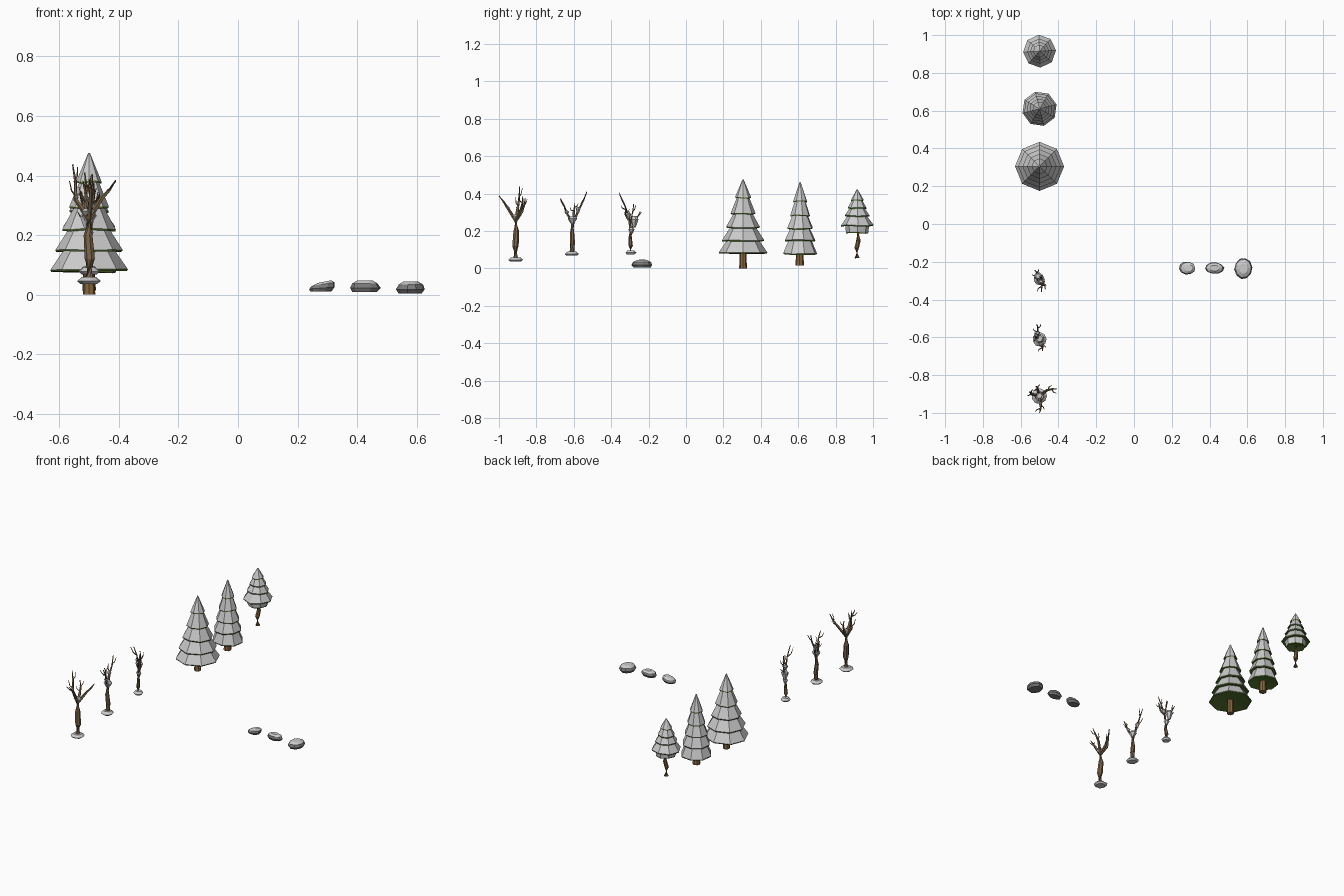
import bpy, bmesh, math, random
from mathutils import Vector

random.seed(4)


def material(name, col):
    m = bpy.data.materials.new(name)
    m.diffuse_color = (*col, 1)
    return m


SNOW = material("snow", (0.8, 0.8, 0.8))
GREEN = material("needles", (0.09, 0.17, 0.03))
WOOD = material("pine_wood", (0.25, 0.14, 0.05))
BARK = material("bare_bark", (0.2, 0.13, 0.07))
STONE = material("stone", (0.2, 0.2, 0.21))


def finish(name, bm, mats):
    bmesh.ops.recalc_face_normals(bm, faces=bm.faces)
    me = bpy.data.meshes.new(name)
    bm.to_mesh(me)
    bm.free()
    for m in mats:
        me.materials.append(m)
    ob = bpy.data.objects.new(name, me)
    bpy.context.collection.objects.link(ob)
    return ob


def loft(bm, rings, slots=None):
    """Join equal-length loops of points with quads and cap both ends."""
    loops = [[bm.verts.new(p) for p in r] for r in rings]
    n = len(loops[0])
    for k, (a, b) in enumerate(zip(loops, loops[1:])):
        for i in range(n):
            f = bm.faces.new((a[i], a[(i + 1) % n], b[(i + 1) % n], b[i]))
            f.material_index = slots[k] if slots else 0
    for loop, s in ((loops[0], 0), (loops[-1], -1)):
        bm.faces.new(loop).material_index = slots[s] if slots else 0


def ring(c, rx, ry, n, phase=0.0, jit=0.0):
    pts = []
    for i in range(n):
        a = phase + math.tau * i / n
        k = 1 + random.uniform(-jit, jit)
        pts.append(Vector((c[0] + rx * k * math.cos(a), c[1] + ry * k * math.sin(a), c[2])))
    return pts


def tube(bm, pts, r0, r1, n=6):
    """Tapered limb along a polyline."""
    pts = [Vector(p) for p in pts]
    rings = []
    for i, p in enumerate(pts):
        t = pts[min(i + 1, len(pts) - 1)] - pts[max(i - 1, 0)]
        q = t.to_track_quat('Z', 'Y')
        r = r0 + (r1 - r0) * i / (len(pts) - 1)
        rings.append([p + q @ v for v in ring((0, 0, 0), r, r, n)])
    loft(bm, rings)


def pine(name, y, tiers, tip, trunk, trunk_r, phase):
    x = -0.5
    bm = bmesh.new()
    tube(bm, trunk, trunk_r, trunk_r * 0.8, 8)
    finish(name + "_trunk", bm, [WOOD])
    bm = bmesh.new()
    for i, (z, r) in enumerate(tiers):
        if i + 1 < len(tiers):
            zt, rt = tiers[i + 1][0] + 0.008, tiers[i + 1][1] * 0.74
        else:
            zt, rt = tip, 0.003
        jz = [random.uniform(-0.003, 0.003) for _ in range(8)]
        rings = []
        for zz, rr, wob in ((z + 0.012, r * 0.3, 0), (z, r * 0.98, 1),
                            (z + 0.006, r, 1), (zt, rt, 0)):
            pts = ring((x, y, zz), rr, rr, 8, phase)
            for p, d in zip(pts, jz):
                p.z += d * wob
            rings.append(pts)
        # green underside and rim, snowy top
        loft(bm, rings, [0, 0, 1])
    finish(name + "_foliage", bm, [GREEN, SNOW])


pine("large_pine", 0.305, [(0.078, 0.13), (0.145, 0.113), (0.215, 0.09), (0.288, 0.066), (0.375, 0.042)],
     0.476, [(-0.5, 0.305, 0), (-0.5, 0.305, 0.1)], 0.021, 0)
pine("slim_pine", 0.61, [(0.075, 0.093), (0.145, 0.084), (0.21, 0.07), (0.28, 0.054), (0.355, 0.038)],
     0.462, [(-0.5, 0.608, 0.015), (-0.5, 0.608, 0.1)], 0.023, 0.25)
pine("small_pine", 0.915, [(0.188, 0.06), (0.225, 0.087), (0.277, 0.066), (0.318, 0.05), (0.36, 0.034)],
     0.422, [(-0.5, 0.915, 0.055), (-0.502, 0.913, 0.11), (-0.497, 0.922, 0.15), (-0.5, 0.916, 0.24)], 0.014, 0.05)


def bare_tree(name, y, z0, base_r, trunk, r, limbs, clumps):
    bm = bmesh.new()
    at = lambda p: (p[0] - 0.5, p[1] + y, p[2])
    tube(bm, [at(p) for p in trunk], r, r * 0.65, 7)
    for start, mid, end in limbs:
        s, m, e = (Vector(at(p)) for p in (start, mid, end))
        tube(bm, [s, m, m.lerp(e, 0.5) + Vector((0.004, 0.003, 0)), e], r * 0.5, 0.0022, 5)
        # two side twigs per limb
        for t, sgn in ((0.1, 1), (0.5, -1)):
            p = m.lerp(e, t)
            d = e - m
            side = Vector((-d.y, d.x, 0)).normalized() * sgn
            tube(bm, [p, p + side * 0.016 + d * 0.15, p + side * 0.022 + d * 0.42], 0.0035, 0.0015, 4)
    finish(name + "_wood", bm, [BARK])
    bm = bmesh.new()
    # snow mound round the foot
    loft(bm, [ring((-0.5, y, z0 - 0.006), base_r * 0.7, base_r * 0.7, 9, 0, 0.1),
              ring((-0.5, y, z0 + 0.004), base_r, base_r, 9, 0, 0.08),
              ring((-0.5, y, z0 + 0.017), base_r * 0.6, base_r * 0.6, 9, 0, 0.08)])
    # snow caught in the forks
    for p, rr, h in clumps:
        c = Vector(at(p))
        loft(bm, [ring(c + Vector((0, 0, h * k)), rr * s, rr * s, 6, 0.3, 0.15)
                  for k, s in ((-1, 0.35), (0.2, 1), (0.7, 0.6))])
    finish(name + "_snow", bm, [SNOW])


bare_tree("tall_bare_tree", -0.91, 0.042, 0.042,
          [(0, 0, 0.04), (0.003, -0.002, 0.12), (-0.003, 0.002, 0.2), (0, 0, 0.275)], 0.02,
          [((0, 0, 0.255), (-0.045, 0.01, 0.32), (-0.055, 0.02, 0.438)),
           ((0, 0, 0.255), (0.04, 0.03, 0.32), (0.09, 0.037, 0.385)),
           ((0, 0, 0.255), (0.005, -0.045, 0.325), (0, -0.09, 0.388)),
           ((0, 0, 0.255), (-0.01, 0.035, 0.305), (-0.02, 0.05, 0.375))],
          [((0, 0, 0.278), 0.024, 0.016), ((-0.043, 0.01, 0.325), 0.009, 0.007), ((0.005, -0.043, 0.325), 0.009, 0.007)])
bare_tree("mid_bare_tree", -0.61, 0.074, 0.037,
          [(0, -0.002, 0.07), (0.003, 0.004, 0.13), (-0.002, 0.0, 0.19), (0, 0.005, 0.25)], 0.016,
          [((0, 0.005, 0.235), (-0.01, 0.035, 0.31), (-0.015, 0.08, 0.41)),
           ((0, 0.005, 0.235), (0.01, -0.03, 0.3), (0.015, -0.062, 0.375)),
           ((0, 0.005, 0.24), (-0.02, 0.01, 0.3), (-0.03, 0.012, 0.35))],
          [((0, 0.003, 0.262), 0.027, 0.022), ((-0.01, 0.033, 0.315), 0.013, 0.02), ((0.01, -0.028, 0.3), 0.012, 0.012)])
bare_tree("short_bare_tree", -0.295, 0.08, 0.029,
          [(0, -0.003, 0.078), (-0.003, 0, 0.12), (0.003, -0.004, 0.16), (0, 0, 0.2)], 0.013,
          [((0, 0, 0.185), (0.006, -0.012, 0.28), (0.01, -0.063, 0.405)),
           ((0, 0, 0.185), (-0.012, 0.02, 0.25), (-0.025, 0.05, 0.305)),
           ((0, 0, 0.185), (0.012, 0.0, 0.26), (0.0, 0.015, 0.345)),
           ((0.006, -0.012, 0.26), (0.02, -0.03, 0.29), (0.035, -0.03, 0.34))],
          [((0, 0.004, 0.205), 0.018, 0.018), ((-0.008, 0.018, 0.255), 0.022, 0.035), ((0.008, -0.012, 0.285), 0.014, 0.015)])


def rock(name, x, y, rx, ry, z0, z1, shift, slope):
    """Dark faceted stone with a snowy crown; shift and slope lean its top."""
    bm = bmesh.new()
    h = z1 - z0
    rings = []
    for t, s in ((0, 0.8), (0.35, 1.0), (0.75, 0.85), (1, 0.5)):
        pts = ring((x + shift * t, y, z0 + h * t), rx * s, ry * s, 10, 0.1, 0.05)
        for p in pts:
            p.z += slope * t * (p.x - x - shift * t)
        rings.append(pts)
    loft(bm, rings, [0, 0, 1])
    finish(name, bm, [STONE, SNOW])


rock("rock_wedge", 0.277, -0.233, 0.044, 0.034, 0.011, 0.044, 0.014, 0.2)
rock("rock_long", 0.426, -0.234, 0.051, 0.031, 0.01, 0.048, 0.0, 0)
rock("rock_wide", 0.578, -0.235, 0.047, 0.056, 0.004, 0.045, 0.002, 0)
